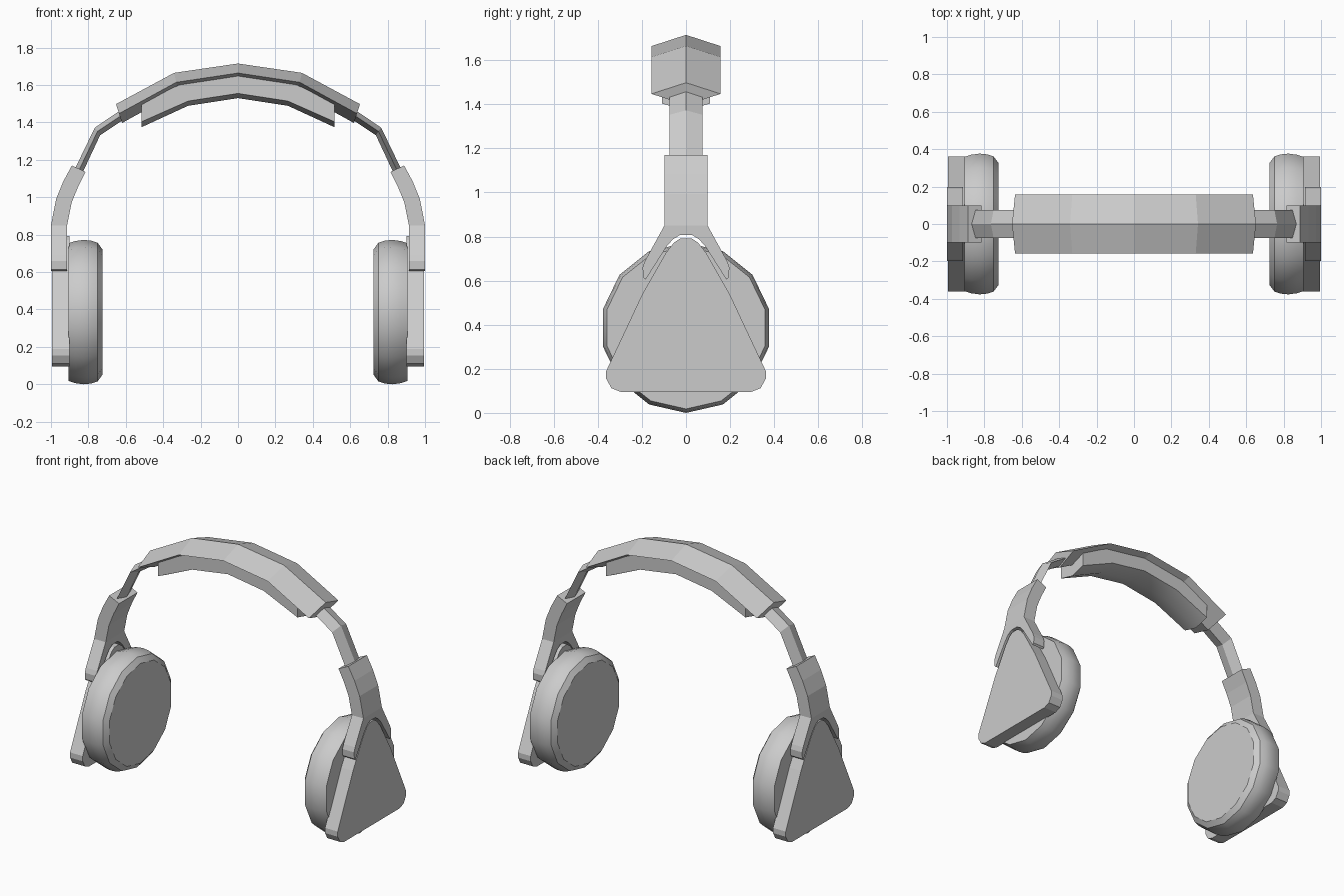
import bpy, bmesh, math
from mathutils import Vector

if "Cube" in bpy.data.objects:
    bpy.data.objects.remove(bpy.data.objects["Cube"])


def finish(name, bm, smooth=None):
    """Turn a bmesh into an object, optionally smooth shaded below an angle."""
    bmesh.ops.remove_doubles(bm, verts=bm.verts, dist=1e-5)
    bmesh.ops.recalc_face_normals(bm, faces=bm.faces)
    me = bpy.data.meshes.new(name)
    bm.to_mesh(me)
    bm.free()
    if smooth:
        me.polygons.foreach_set("use_smooth", [True] * len(me.polygons))
        me.set_sharp_from_angle(angle=math.radians(smooth))
    ob = bpy.data.objects.new(name, me)
    bpy.context.collection.objects.link(ob)
    return ob


def mirror_x(ob):
    ob.modifiers.new("other_side", 'MIRROR').use_axis[0] = True


def loft(name, rings, smooth=None):
    """Skin a row of closed cross-sections and cap both ends."""
    bm = bmesh.new()
    vs = [[bm.verts.new(p) for p in r] for r in rings]
    n = len(rings[0])
    for a, b in zip(vs, vs[1:]):
        for i in range(n):
            j = (i + 1) % n
            bm.faces.new((a[i], a[j], b[j], b[i]))
    bm.faces.new(vs[0])
    bm.faces.new(vs[-1])
    return finish(name, bm, smooth)


def diamond(ridge, base, w):
    """Diamond section between an outer ridge and an inner ridge in xz."""
    a, b = Vector((ridge[0], 0, ridge[1])), Vector((base[0], 0, base[1]))
    side = Vector((0, w, 0))
    m = (a + b) / 2
    return [a, m + side, b, m - side]


def both(half):
    """Mirror a half list of (x, ...) tuples starting at x = 0."""
    return [(-p[0],) + p[1:] for p in half[:0:-1]] + half


def yz_plate(name, half, x0, x1):
    """Symmetric outline in yz (y >= 0 half given), extruded along x."""
    pts = half + [(-y, z) for y, z in reversed(half)]
    ob = loft(name, [[(x, y, z) for y, z in pts] for x in (x0, x1)])
    mirror_x(ob)
    return ob


# Headband cover: diamond section over the top
cover = [(0, 1.715, 0, 1.613), (.342, 1.665, .318, 1.564), (.652, 1.498, .62, 1.397)]
left = [(-a, b, -c, d) for a, b, c, d in cover[:0:-1]]
loft("headband_cover", [diamond((a, b), (c, d), .157) for a, b, c, d in left + cover])

# Padding under the headband: x, top z, side bottom z, keel z
pad = both([(0, 1.66, 1.555, 1.53), (.267, 1.622, 1.514, 1.489), (.517, 1.508, 1.403, 1.374)])
W = .108
loft("headband_padding", [[(x, -W, t), (x, W, t), (x, W, s), (x, 0, k), (x, -W, s)]
                          for x, t, s, k in pad], smooth=28)

# Thin slider strips between cover and arms
strip = [(.56, 1.51, .54, 1.462), (.765, 1.373, .737, 1.332), (.885, 1.125, .842, 1.108)]
mirror_x(loft("slider_strip", [diamond((a, b), (c, d), .074) for a, b, c, d in strip]))

# Curved arms: outer x, outer z, inner x, inner z
arm = [(1.0, .85, .914, .85), (.972, .992, .89, .97), (.934, 1.085, .855, 1.056),
       (.888, 1.17, .815, 1.135)]
h = .098
mirror_x(loft("arm", [[(a, -h, b), (a, h, b), (c, h, d), (c, -h, d)] for a, b, c, d in arm]))

# Forked yokes straddling the ear plates
yz_plate("yoke", [(.098, .85), (.186, .69), (.197, .66), (.194, .615), (.183, .605),
                  (.088, .755), (.06, .787), (.028, .807)], .914, 1.0)

# Rounded triangular ear plates
yz_plate("ear_plate", [(.025, .792), (.055, .772), (.092, .725), (.2, .535), (.362, .19),
                       (.362, .155), (.338, .112), (.295, .095)], .9, .994)

# Ear cushions: 14-sided turned profile (x, radius)
profile = [(.907, .368), (.87, .38), (.825, .386), (.785, .382), (.75, .37), (.725, .335)]
turns = [i * math.tau / 14 for i in range(14)]
mirror_x(loft("ear_cushion", [[(x, r * math.sin(t), .386 - r * math.cos(t)) for t in turns]
                              for x, r in profile], smooth=28))
